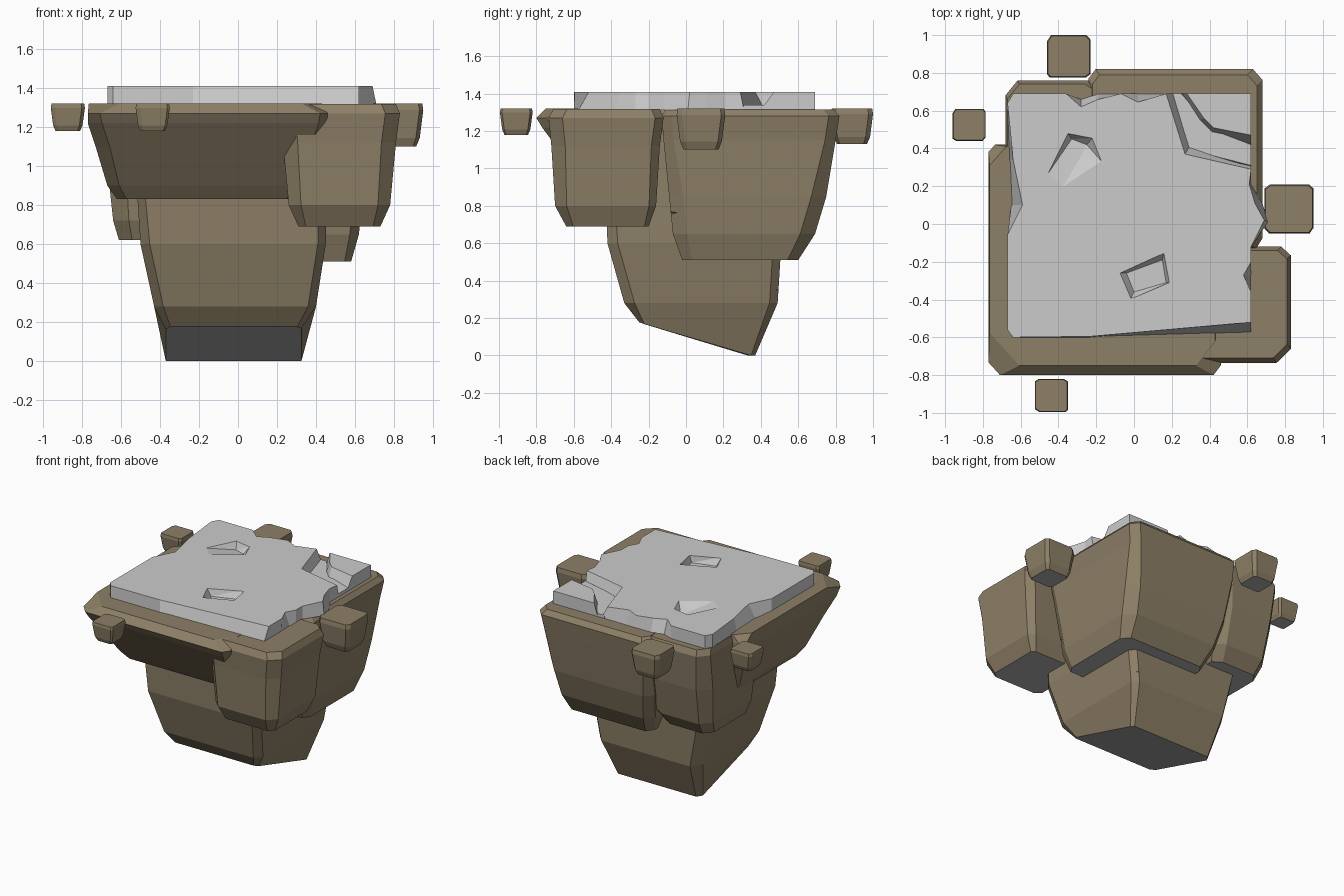
import bpy, bmesh, random
from mathutils import Vector

random.seed(4)


def material(name, rgb):
    m = bpy.data.materials.new(name)
    m.diffuse_color = (*rgb, 1)
    return m


BROWN = material("earth", (0.27, 0.215, 0.135))
GREY = material("underside", (0.42, 0.42, 0.42))


def finish(bm, name, mats=()):
    bmesh.ops.recalc_face_normals(bm, faces=bm.faces[:])
    me = bpy.data.meshes.new(name)
    bm.to_mesh(me)
    bm.free()
    for m in mats:
        me.materials.append(m)
    ob = bpy.data.objects.new(name, me)
    bpy.context.collection.objects.link(ob)
    return ob


def loft(bm, rings):
    """Skin equal-length loops of points and cap both ends."""
    loops = [[bm.verts.new(p) for p in r] for r in rings]
    n = len(loops[0])
    for a, b in zip(loops, loops[1:]):
        for i in range(n):
            j = (i + 1) % n
            bm.faces.new((a[i], a[j], b[j], b[i]))
    bm.faces.new(loops[-1])
    return bm.faces.new(loops[0][::-1])


def rock(name, rings, tilt=None):
    """rings: (z, x0, x1, y0, y1, chamfer) from the bottom up; corners get uneven chamfers."""
    k = [random.uniform(0.6, 1.4) for _ in range(8)]
    loops = []
    for n, (z, x0, x1, y0, y1, c) in enumerate(rings):
        d = [c * f for f in k]
        pts = [(x0 + d[0], y0), (x1 - d[1], y0), (x1, y0 + d[2]), (x1, y1 - d[3]),
               (x1 - d[4], y1), (x0 + d[5], y1), (x0, y1 - d[6]), (x0, y0 + d[7])]
        if n == 0 and tilt:
            loops.append([(x, y, max(0, z + tilt * y)) for x, y in pts])
        else:
            loops.append([(x, y, z) for x, y in pts])
    bm = bmesh.new()
    loft(bm, loops).material_index = 1
    return finish(bm, name, (BROWN, GREY))


def cut(ob, pts):
    """Subtract the convex hull of pts."""
    bm = bmesh.new()
    for p in pts:
        bm.verts.new(p)
    bmesh.ops.convex_hull(bm, input=bm.verts[:])
    tool = finish(bm, "cutter")
    tool.hide_render = True
    mod = ob.modifiers.new("cut", 'BOOLEAN')
    mod.object, mod.operation, mod.solver = tool, 'DIFFERENCE', 'EXACT'
    bpy.context.view_layer.objects.active = ob
    bpy.ops.object.modifier_apply(modifier=mod.name)
    bpy.data.objects.remove(tool)


def chip(ob, c, r):
    """Small diamond-shaped chip taken out of an edge."""
    c = Vector(c)
    cut(ob, [c + Vector(v) * r * s for v in ((1, 0.1, 0), (0, 1, 0.1), (0.1, 0, 0.8)) for s in (1, -1)])


# Core boulder with slanted underside
core = rock("core_rock", [
    (0.092, -0.37, 0.325, -0.25, 0.37, 0.03),
    (0.28, -0.43, 0.40, -0.33, 0.49, 0.06),
    (0.60, -0.50, 0.45, -0.42, 0.51, 0.06),
    (0.90, -0.52, 0.45, -0.43, 0.51, 0.05),
    (1.25, -0.50, 0.45, -0.42, 0.50, 0.05)], tilt=-0.34)
chip(core, (0.44, 0.50, 0.35), 0.07)

# Four boulders around the rim
front = rock("front_left_rock", [
    (0.83, -0.62, 0.28, -0.47, 0.33, 0.04),
    (0.90, -0.67, 0.33, -0.53, 0.36, 0.05),
    (1.10, -0.73, 0.42, -0.68, 0.40, 0.06),
    (1.22, -0.77, 0.46, -0.77, 0.42, 0.06),
    (1.27, -0.77, 0.46, -0.80, 0.42, 0.05),
    (1.32, -0.765, 0.43, -0.75, 0.41, 0.13)])
chip(front, (-0.74, -0.70, 1.10), 0.08)
rock("front_right_rock", [
    (0.69, 0.31, 0.73, -0.64, -0.20, 0.03),
    (0.80, 0.26, 0.78, -0.70, -0.16, 0.05),
    (1.12, 0.23, 0.81, -0.72, -0.14, 0.06),
    (1.27, 0.22, 0.83, -0.735, -0.12, 0.06),
    (1.318, 0.24, 0.81, -0.71, -0.14, 0.06)])
back = rock("back_right_rock", [
    (0.51, -0.12, 0.58, -0.02, 0.60, 0.05),
    (0.65, -0.18, 0.62, -0.07, 0.69, 0.07),
    (0.85, -0.22, 0.64, -0.09, 0.75, 0.07),
    (1.15, -0.24, 0.66, -0.12, 0.80, 0.05),
    (1.28, -0.24, 0.68, -0.13, 0.82, 0.05),
    (1.316, -0.22, 0.65, -0.11, 0.79, 0.05)])
chip(back, (0.63, -0.08, 0.76), 0.06)
rock("back_left_rock", [
    (0.62, -0.61, -0.22, 0.10, 0.60, 0.05),
    (0.72, -0.64, -0.18, 0.06, 0.67, 0.06),
    (1.00, -0.67, -0.17, 0.04, 0.73, 0.07),
    (1.27, -0.68, -0.16, 0.02, 0.76, 0.06),
    (1.314, -0.67, -0.18, 0.04, 0.74, 0.06)])

# Loose floating stones
for side, x0, x1, y0, y1, z0 in (("left", -0.96, -0.785, 0.44, 0.61, 1.18),
                                 ("back", -0.46, -0.23, 0.775, 1.0, 1.13),
                                 ("right", 0.69, 0.95, -0.05, 0.21, 1.10),
                                 ("front", -0.525, -0.35, -0.995, -0.82, 1.18)):
    s = x1 - x0
    rings = [(z0 + (1.32 - z0) * t, x0 + s * i, x1 - s * i, y0 + s * i, y1 - s * i, s * c)
             for t, i, c in ((0, 0.14, 0.08), (0.2, 0.07, 0.1), (0.85, 0, 0.1), (1, 0.02, 0.1))]
    rock(side + "_stone", rings)


def slab(name, outline, z0=1.312, z1=1.41):
    """outline: (base x, base y, top x, top y)"""
    bm = bmesh.new()
    loft(bm, [[(a, b, z0) for a, b, _, _ in outline], [(c, d, z1) for _, _, c, d in outline]])
    return finish(bm, name)


# Paving slab with a ragged rim
top = slab("paving_slab", [
    (-0.67, -0.56, -0.67, -0.56), (-0.64, -0.60, -0.64, -0.60), (-0.23, -0.60, -0.23, -0.595),
    (0.62, -0.575, 0.62, -0.52), (0.62, -0.37, 0.62, -0.36), (0.62, -0.27, 0.58, -0.27),
    (0.62, -0.20, 0.62, -0.20), (0.62, -0.12, 0.62, -0.12), (0.71, 0.01, 0.69, 0.02),
    (0.68, 0.11, 0.64, 0.11), (0.62, 0.21, 0.61, 0.21), (0.62, 0.31, 0.62, 0.29),
    (0.30, 0.42, 0.27, 0.37), (0.22, 0.69, 0.17, 0.69), (0.02, 0.69, 0.02, 0.645),
    (-0.07, 0.69, -0.07, 0.69), (-0.19, 0.69, -0.19, 0.66), (-0.28, 0.66, -0.28, 0.62),
    (-0.36, 0.69, -0.36, 0.69), (-0.64, 0.69, -0.64, 0.69), (-0.67, 0.64, -0.67, 0.64),
    (-0.66, 0.34, -0.64, 0.34), (-0.65, 0.10, -0.59, 0.10), (-0.67, -0.06, -0.67, -0.06)])
# Two dents in the paving
cut(top, [(-0.08, -0.26, 1.42), (0.16, -0.15, 1.42), (0.19, -0.31, 1.42), (-0.02, -0.40, 1.42),
          (-0.04, -0.26, 1.36), (0.15, -0.19, 1.36), (0.17, -0.31, 1.36), (0.00, -0.36, 1.36)])
cut(top, [(-0.46, 0.26, 1.412), (-0.35, 0.48, 1.412), (-0.22, 0.455, 1.412), (-0.17, 0.33, 1.412),
          (-0.38, 0.19, 1.412), (-0.33, 0.45, 1.36), (-0.25, 0.42, 1.36), (-0.28, 0.36, 1.37)])
# Broken corner piece and the rubble left in the crack
slab("corner_piece", [(0.34, 0.55, 0.37, 0.56), (0.41, 0.48, 0.42, 0.51), (0.62, 0.40, 0.62, 0.47),
                      (0.62, 0.69, 0.62, 0.69), (0.25, 0.69, 0.28, 0.69)])
slab("crack_rubble", [(0.27, 0.38, 0.27, 0.40), (0.62, 0.30, 0.62, 0.31), (0.62, 0.45, 0.62, 0.44),
                      (0.38, 0.55, 0.38, 0.54), (0.26, 0.69, 0.25, 0.69), (0.19, 0.69, 0.20, 0.69)],
     z1=1.34)
